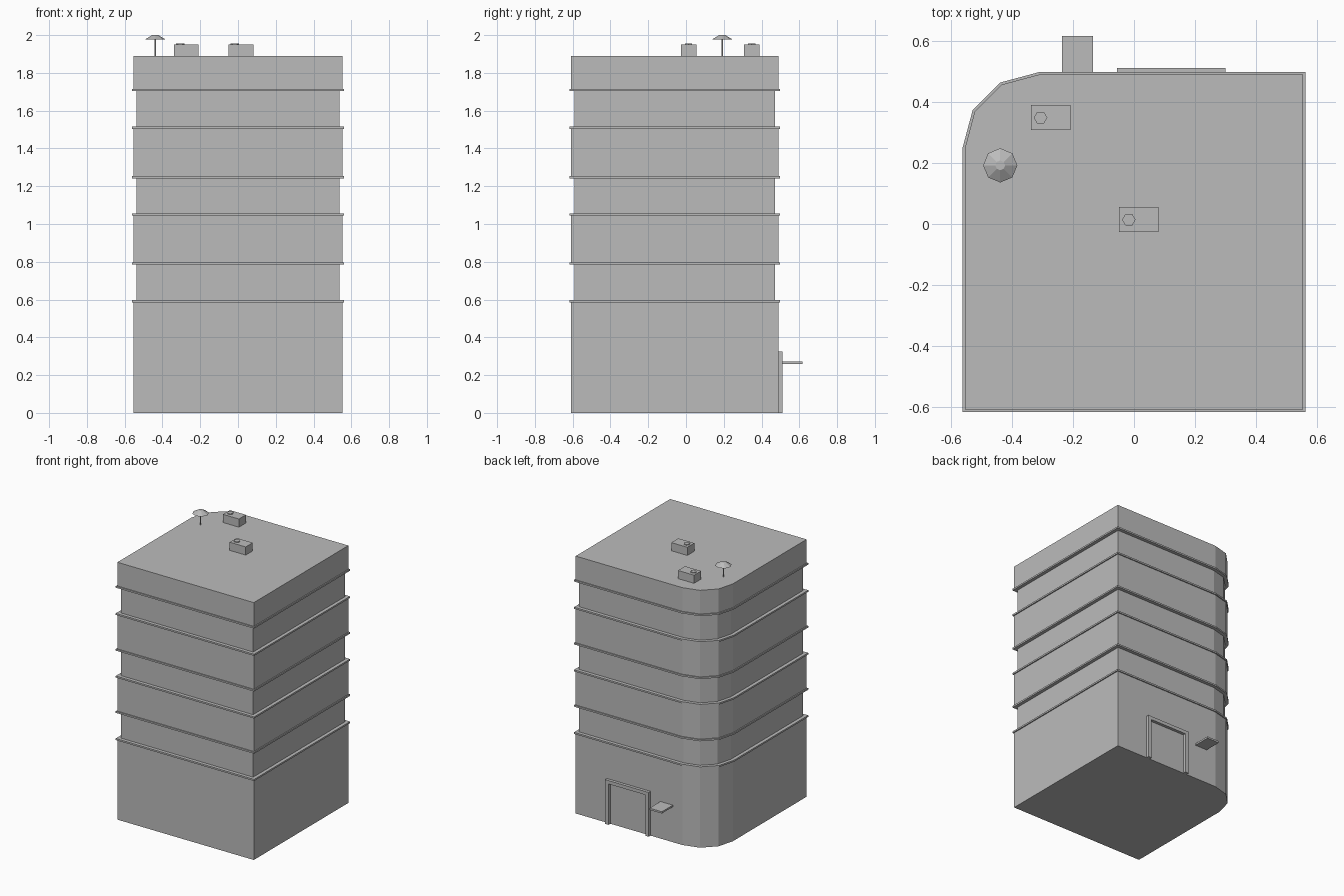
import bpy, bmesh, math

if "Cube" in bpy.data.objects:
    bpy.data.objects.remove(bpy.data.objects["Cube"])

grey = bpy.data.materials.new("plain_grey")
grey.diffuse_color = (0.5, 0.5, 0.5, 1)
grey.use_nodes = True
grey.node_tree.nodes["Principled BSDF"].inputs["Base Color"].default_value = grey.diffuse_color


def finish(name, bm):
    bmesh.ops.recalc_face_normals(bm, faces=bm.faces)
    mesh = bpy.data.meshes.new(name)
    bm.to_mesh(mesh)
    bm.free()
    mesh.materials.append(grey)
    obj = bpy.data.objects.new(name, mesh)
    bpy.context.collection.objects.link(obj)
    return obj


def prism(name, outline, z0, z1):
    bm = bmesh.new()
    face = bm.faces.new([bm.verts.new((x, y, z0)) for x, y in outline])
    top = bmesh.ops.extrude_face_region(bm, geom=[face])["geom"]
    bmesh.ops.translate(bm, vec=(0, 0, z1 - z0),
                        verts=[v for v in top if isinstance(v, bmesh.types.BMVert)])
    return finish(name, bm)


def box(name, x0, x1, y0, y1, z0, z1):
    return prism(name, [(x0, y0), (x1, y0), (x1, y1), (x0, y1)], z0, z1)


def cone(name, x, y, z0, z1, r0, r1, sides):
    bm = bmesh.new()
    bmesh.ops.create_cone(bm, cap_ends=True, segments=sides,
                          radius1=r0, radius2=r1, depth=z1 - z0)
    bmesh.ops.translate(bm, vec=(x, y, (z0 + z1) / 2), verts=bm.verts)
    return finish(name, bm)


def footprint(inset):
    """Floor plan with one rounded back corner in three facets."""
    x, y0, y1, r = 0.562 - inset, -0.616 + inset, 0.497 - inset, 0.25 - inset
    arc = [(-0.312 + r * math.cos(math.radians(a)), 0.247 + r * math.sin(math.radians(a)))
           for a in (90, 120, 150, 180)]
    return [(-x, y0), (x, y0), (x, y1)] + arc


# Storeys: alternating full and recessed bands with a thin ledge at each joint
levels = [0, 0.591, 0.791, 1.05, 1.248, 1.51, 1.71, 1.89]
for i, (z0, z1) in enumerate(zip(levels, levels[1:])):
    kind = "recessed_storey" if i % 2 else "full_storey"
    prism(f"{kind}_{i}", footprint(0.025 if i % 2 else 0.008), z0, z1)
for i, z in enumerate(levels[1:-1]):
    prism(f"ledge_{i}", footprint(0), z - 0.006, z + 0.006)

# Back doorway frame and the small canopy beside it
for name, x in (("door_post_left", -0.055), ("door_post_right", 0.272)):
    box(name, x, x + 0.028, 0.48, 0.511, 0, 0.325)
box("door_lintel", -0.027, 0.272, 0.48, 0.511, 0.3, 0.325)
box("canopy", -0.235, -0.135, 0.48, 0.616, 0.259, 0.272)

# Roof units with hexagonal fan caps
for i, (x, y) in enumerate(((-0.338, 0.308), (-0.049, -0.026))):
    box(f"roof_unit_{i}", x, x + 0.13, y, y + 0.081, 1.885, 1.95)
    bpy.context.view_layer.update()
    cap = cone(f"fan_cap_{i}", 0, 0, 1.945, 1.956, 0.022, 0.022, 6)
    cap.location = (x + 0.032, y + 0.04, 0)
    cap.rotation_euler.z = math.radians(30)

# Roof parasol
cone("parasol_pole", -0.438, 0.192, 1.885, 1.98, 0.004, 0.004, 8)
cone("parasol_shade", -0.438, 0.192, 1.976, 2.0, 0.056, 0.016, 8)
